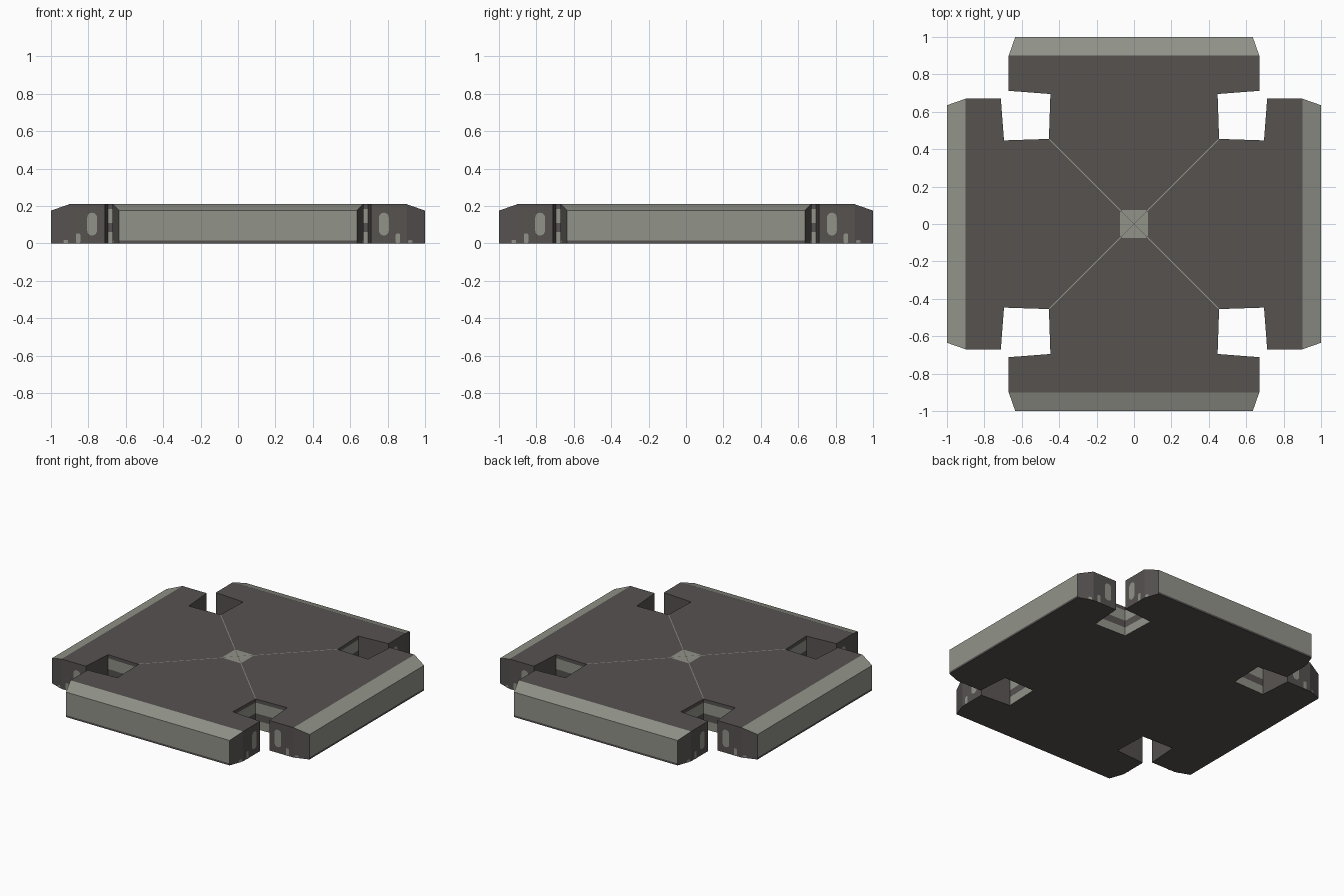
import bpy, bmesh, math
from mathutils import Vector, Matrix

if "Cube" in bpy.data.objects:
    bpy.data.objects.remove(bpy.data.objects["Cube"])


def material(name, rgb):
    m = bpy.data.materials.new(name)
    m.diffuse_color = (*rgb, 1)
    m.use_nodes = True
    m.node_tree.nodes["Principled BSDF"].inputs["Base Color"].default_value = m.diffuse_color
    return m


DARK = material("dark stone", (0.093, 0.084, 0.081))
LIGHT = material("light grey trim", (0.285, 0.29, 0.25))
TOP, EDGE = 0.21, 0.175


def finish(bm, name, mats):
    me = bpy.data.meshes.new(name)
    bm.to_mesh(me)
    bm.free()
    ob = bpy.data.objects.new(name, me)
    for m in mats:
        me.materials.append(m)
    bpy.context.collection.objects.link(ob)
    return ob


# Cross-shaped slab: one arm outline repeated four times
arm = [(.455, -.455), (.695, -.447), (.712, -.67), (.9, -.67), (1, -.635),
       (1, .635), (.9, .67), (.712, .67), (.695, .447)]
outline = []
for k in range(4):
    for p in arm:
        outline.append(Matrix.Rotation(k * math.pi / 2, 3, 'Z') @ Vector((*p, 0)))

bm = bmesh.new()
low = [bm.verts.new(p) for p in outline]
high = []
for p in outline:
    outer = max(abs(p.x), abs(p.y)) > .99
    high.append(bm.verts.new((p.x, p.y, EDGE if outer else TOP)))
n = len(outline)
bm.faces.new(low[::-1])
for i in range(n):
    j = (i + 1) % n
    bm.faces.new((low[i], low[j], high[j], high[i]))
bm.faces.new([v for v in high if v.co.z > EDGE + .01])
for k in range(4):
    bm.faces.new(high[9 * k + 3: 9 * k + 7])      # sloped outer border
# Cut bands into the walls for colouring
for z in (.014, .06, .11, .185):
    bmesh.ops.bisect_plane(bm, geom=bm.verts[:] + bm.edges[:] + bm.faces[:],
                           plane_co=(0, 0, z), plane_no=(0, 0, 1))
bm.normal_update()
for f in bm.faces:
    c, nrm = f.calc_center_median(), f.normal
    reach = max(abs(c.x), abs(c.y))
    outer_wall = reach > .99 and c.z > .014
    slope = .1 < nrm.z < .99
    notch = abs(nrm.z) < .1 and reach < .6 and (c.z < .06 or .11 < c.z < .185)
    f.material_index = 1 if outer_wall or slope or notch else 0
finish(bm, "cross_slab", (DARK, LIGHT))


def add_patch(bm, center, tangent, up, w, h, radius):
    """Flat rounded rectangle, facing tangent x up."""
    t, u = Vector(tangent).normalized(), Vector(up).normalized()
    off = t.cross(u) * .003
    vs = []
    for q, (sx, sy) in enumerate(((1, 1), (-1, 1), (-1, -1), (1, -1))):
        for s in range(5):
            a = (q + s / 4) * math.pi / 2
            x = sx * (w / 2 - radius) + radius * math.cos(a)
            y = sy * (h / 2 - radius) + radius * math.sin(a)
            vs.append(bm.verts.new(Vector(center) + off + t * x + u * y))
    bm.faces.new(vs)


# Light inlays on the arm ends and inner arm walls
bm = bmesh.new()
Z = (0, 0, 1)
for k in range(4):
    rot = Matrix.Rotation(k * math.pi / 2, 3, 'Z')
    for s in (-1, 1):
        def put(p, tan, w, h, r):
            t = Vector((tan[0], tan[1] * s, 0)) * s
            add_patch(bm, rot @ Vector((p[0], p[1] * s, p[2])), rot @ -t, Z, w, h, r)
        put((.78, .67, .103), (1, 0), .052, .122, .025)
        put((.855, .67, .027), (1, 0), .024, .054, .01)
        put((.92, .663, .01), (1, -.35), .024, .018, .007)
        put((.7035, .56, .13), (-.017, -.223), .12, .035, .015)
finish(bm, "wall_inlays", (LIGHT,))

# Rounded square at the centre of the top
bm = bmesh.new()
add_patch(bm, (0, 0, TOP), (1, 0, 0), (0, 1, 0), .15, .15, .018)
finish(bm, "centre_plate", (LIGHT,))

# Thin diagonal seams: light outside the plate, dark across it
seams, cross = bmesh.new(), bmesh.new()
for k in range(4):
    a = math.pi / 4 + k * math.pi / 2
    d, u = Vector((math.cos(a), math.sin(a), 0)), Vector((-math.sin(a), math.cos(a), 0))
    add_patch(seams, d * .37 + Vector((0, 0, TOP - .001)), d, u, .54, .005, .001)
    add_patch(cross, d * .05 + Vector((0, 0, TOP + .001)), d, u, .1, .003, .001)
finish(seams, "diagonal_seams", (LIGHT,))
finish(cross, "centre_seams", (DARK,))
